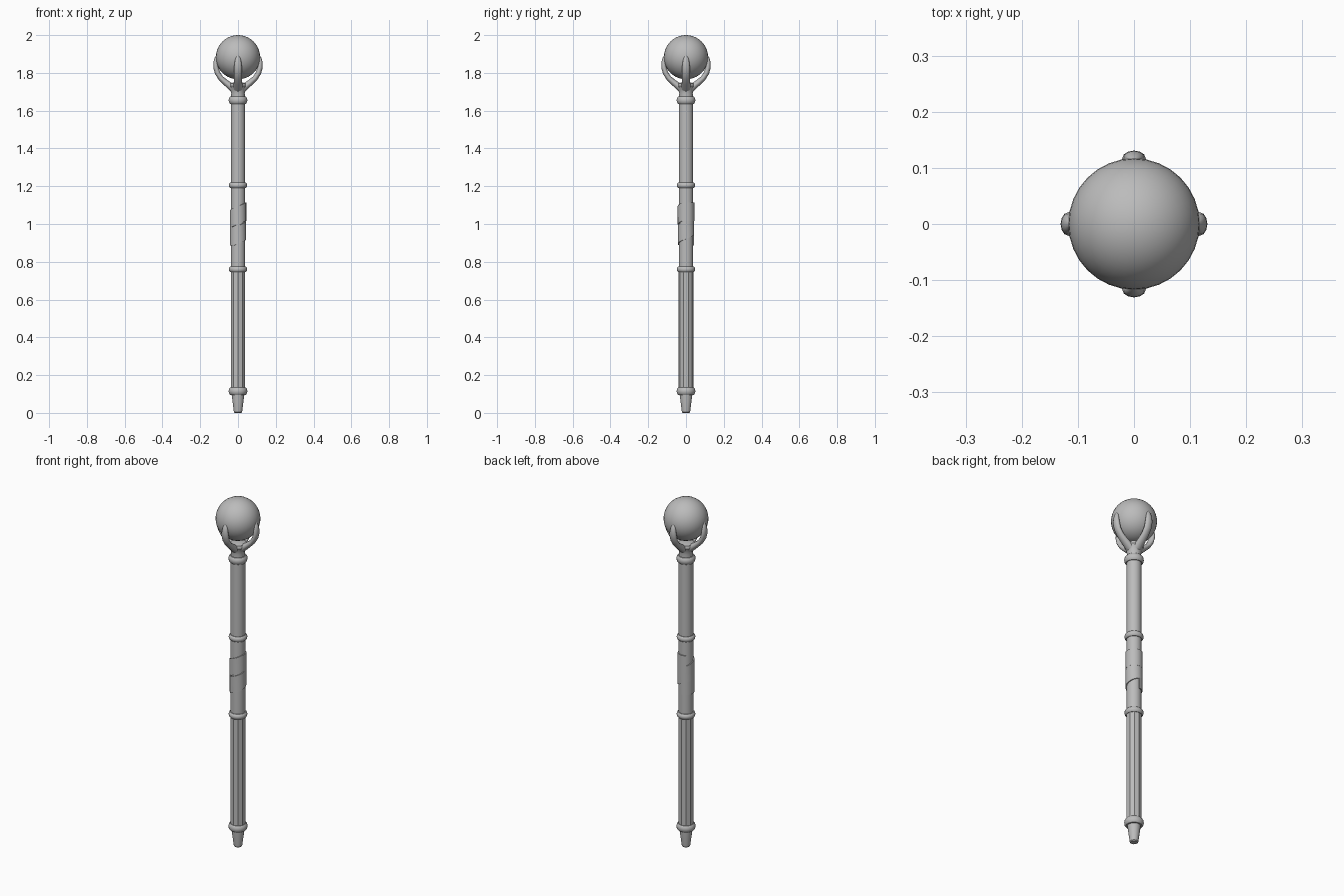
import bpy, bmesh, math
from mathutils import Vector

if "Cube" in bpy.data.objects:
    bpy.data.objects.remove(bpy.data.objects["Cube"])

grey = bpy.data.materials.new("stone_grey")
grey.diffuse_color = (0.5, 0.5, 0.5, 1)
grey.use_nodes = True
grey.node_tree.nodes["Principled BSDF"].inputs["Base Color"].default_value = grey.diffuse_color


def finish(name, bm, angle=35):
    bmesh.ops.recalc_face_normals(bm, faces=bm.faces)
    me = bpy.data.meshes.new(name)
    bm.to_mesh(me)
    bm.free()
    me.materials.append(grey)
    ob = bpy.data.objects.new(name, me)
    bpy.context.collection.objects.link(ob)
    bpy.ops.object.select_all(action='DESELECT')
    ob.select_set(True)
    bpy.context.view_layer.objects.active = ob
    bpy.ops.object.shade_smooth_by_angle(angle=math.radians(angle))
    return ob


def loft(bm, rings):
    """Skin a list of closed rings of points and cap both ends."""
    loops = [[bm.verts.new(p) for p in ring] for ring in rings]
    n = len(loops[0])
    for a, b in zip(loops, loops[1:]):
        for i in range(n):
            j = (i + 1) % n
            bm.faces.new((a[i], a[j], b[j], b[i]))
    bm.faces.new(loops[0])
    bm.faces.new(loops[-1])


def lathe(name, profile, sides=24, angle=35):
    bm = bmesh.new()
    loft(bm, [[(r * math.cos(math.tau * (i + .5) / sides),
                r * math.sin(math.tau * (i + .5) / sides), z)
               for i in range(sides)] for r, z in profile])
    return finish(name, bm, angle)


# Shaft: round upper part, faceted lower part, tapered foot
lathe("upper_shaft", [(.038, .74), (.038, 1.67)])
lathe("lower_shaft", [(.040, .10), (.040, .77)], sides=10)
lathe("foot", [(.018, 0), (.022, .004), (.034, .095), (.034, .12)], sides=16)

# Rounded rings around the shaft
for name, z, r, h in (("bottom_ring", .115, .050, .019), ("lower_grip_ring", .76, .049, .015),
                      ("upper_grip_ring", 1.205, .049, .015), ("neck_ring", 1.655, .050, .019)):
    lathe(name, [(.03, z - h), (r - .008, z - h), (r - .002, z - h * .6), (r, z),
                 (r - .002, z + h * .6), (r - .008, z + h), (.03, z + h)])

# Strap wound around the grip
bm = bmesh.new()
rings = []
steps, turns, height = 56, 2.1, .096
for i in range(steps + 1):
    t = i / steps
    a = math.pi * .5 + math.tau * turns * t
    z = .935 + .13 * min(1, max(0, (t - .2) / .6))
    lo, hi = z - height / 2, z + height / 2
    rings.append([(r * math.cos(a), r * math.sin(a), h)
                  for r, h in ((.036, lo), (.043 + .001 * t, lo),
                               (.043 + .001 * t, hi), (.036, hi))])
loft(bm, rings)
finish("grip_strap", bm)

# Flared neck holding the claws
lathe("neck", [(.038, 1.66), (.036, 1.69), (.040, 1.712), (.048, 1.73), (.044, 1.745), (.02, 1.75)])

# Four claws: distance from axis, height, half width, half thickness
claw = [(.012, 1.705, .026, .020), (.036, 1.726, .025, .019), (.064, 1.748, .022, .016),
        (.091, 1.772, .021, .014), (.109, 1.800, .021, .014), (.117, 1.830, .021, .014),
        (.118, 1.857, .018, .012), (.115, 1.878, .013, .009), (.112, 1.890, .006, .005)]
for k, side in enumerate(("right", "back", "left", "front")):
    out = Vector((math.cos(k * math.pi / 2), math.sin(k * math.pi / 2), 0))
    across = Vector((-out.y, out.x, 0))
    up = Vector((0, 0, 1))
    rings = []
    for i, (r, z, w, th) in enumerate(claw):
        p, q = claw[max(i - 1, 0)], claw[min(i + 1, len(claw) - 1)]
        tangent = (out * (q[0] - p[0]) + up * (q[1] - p[1])).normalized()
        normal = tangent.cross(across)
        rings.append([out * r + up * z + across * (w * math.cos(a)) + normal * (th * math.sin(a))
                      for a in (math.tau * j / 12 for j in range(12))])
    bm = bmesh.new()
    loft(bm, rings)
    finish(side + "_claw", bm, 60)

# Orb held by the claws
bm = bmesh.new()
bmesh.ops.create_uvsphere(bm, u_segments=32, v_segments=20, radius=.117)
bmesh.ops.translate(bm, verts=bm.verts, vec=(0, 0, 1.883))
finish("orb", bm)
